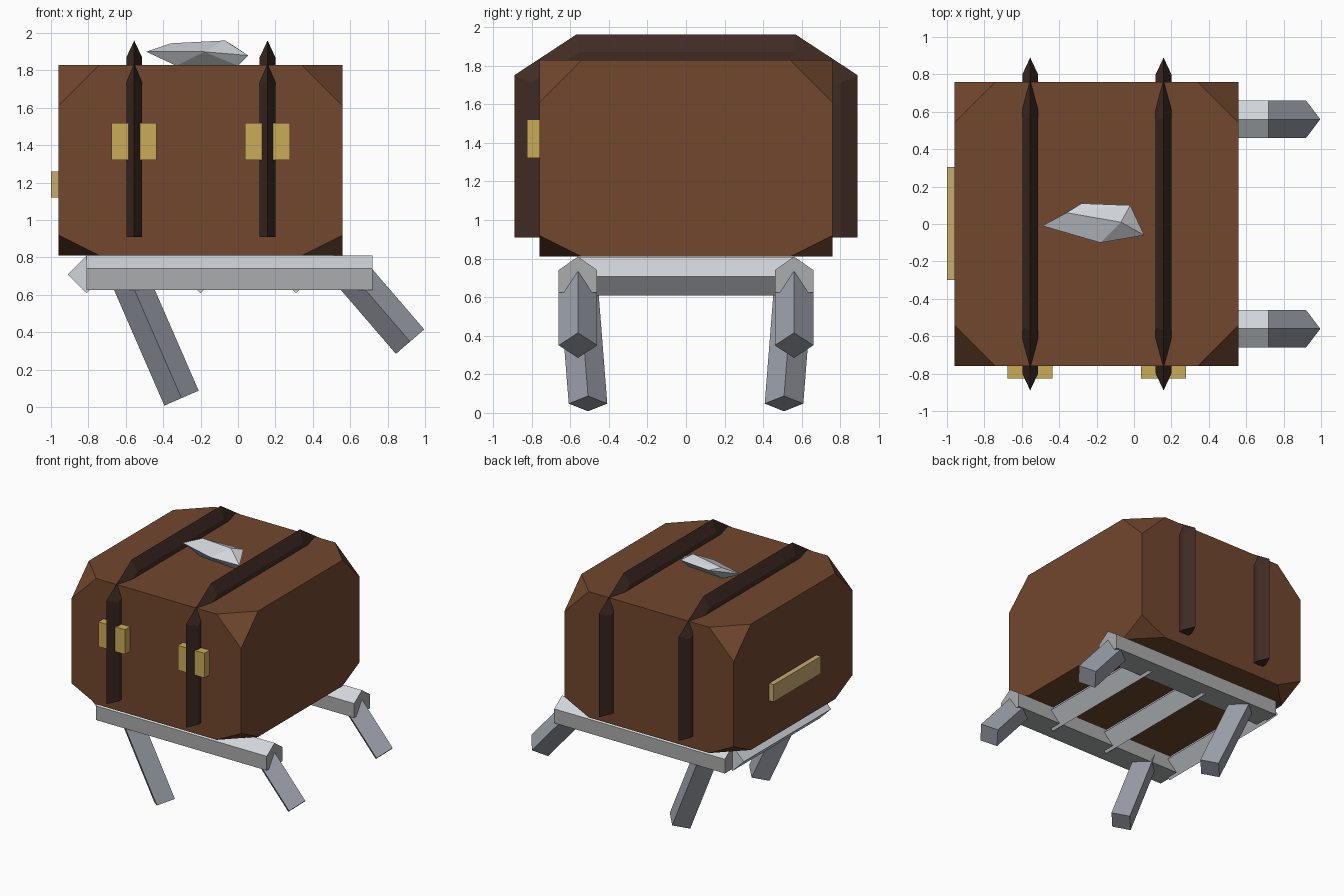
import bpy, bmesh, math
from mathutils import Vector

cube = bpy.data.objects.get("Cube")
if cube:
    bpy.data.objects.remove(cube, do_unlink=True)


def material(name, rgb):
    m = bpy.data.materials.new(name)
    m.use_nodes = True
    color = (*rgb, 1)
    m.diffuse_color = color
    m.node_tree.nodes["Principled BSDF"].inputs["Base Color"].default_value = color
    return m


BROWN = material("brown leather", (.165, .063, .027))
DARK = material("dark strap leather", (.051, .024, .017))
GOLD = material("brass", (.59, .41, .095))
TAN = material("pale brass", (.58, .41, .16))
LIGHT = material("pale silver", (.64, .67, .71))
GREY = material("grey metal", (.41, .415, .42))
STEEL = material("blue grey steel", (.33, .35, .40))


def finish(name, bm, *mats):
    bmesh.ops.recalc_face_normals(bm, faces=bm.faces)
    bm.normal_update()
    me = bpy.data.meshes.new(name)
    bm.to_mesh(me)
    bm.free()
    for m in mats:
        me.materials.append(m)
    ob = bpy.data.objects.new(name, me)
    bpy.context.collection.objects.link(ob)
    return ob


def hull(name, points, mat):
    bm = bmesh.new()
    for p in points:
        bm.verts.new(p)
    bmesh.ops.convex_hull(bm, input=bm.verts)
    bmesh.ops.dissolve_limit(bm, angle_limit=.01, verts=bm.verts, edges=bm.edges)
    return finish(name, bm, mat)


def loft(name, rings, *mats):
    """Skin a list of equal rings and cap both ends."""
    bm = bmesh.new()
    rows = [[bm.verts.new(p) for p in ring] for ring in rings]
    n = len(rows[0])
    for a, b in zip(rows, rows[1:]):
        for i in range(n):
            j = (i + 1) % n
            bm.faces.new((a[i], a[j], b[j], b[i]))
    bm.faces.new(rows[0])
    bm.faces.new(rows[-1])
    return finish(name, bm, *mats)


def box(name, lo, hi, mat):
    bm = bmesh.new()
    bmesh.ops.create_cube(bm, size=1)
    for v in bm.verts:
        v.co = [(a + b) / 2 + c * (b - a) for a, b, c in zip(lo, hi, v.co)]
    return finish(name, bm, mat)


def diamond_bar(name, start, end, side, mat, radius=.1):
    """Square bar standing on its edge, one corner pointing along side."""
    start, end, side = Vector(start), Vector(end), Vector(side)
    other = (end - start).cross(side).normalized()
    corners = [side * radius, other * radius, -side * radius, -other * radius]
    return loft(name, [[p + c for c in corners] for p in (start, end)], mat)


# Trunk body with its eight corners cut off
cx, half, low, high, cut = -.2, .76, .81, 1.83, .22
points = []
for sx in (-1, 1):
    for sy in (-1, 1):
        for z, dz in ((low, .11), (high, -cut)):
            points += [(cx + sx * (half - cut), sy * half, z),
                       (cx + sx * half, sy * (half - cut), z),
                       (cx + sx * half, sy * half, z + dz)]
hull("trunk_body", points, BROWN)

# Ridged straps over the trunk, each with a front latch
ridge = [(.89, .91), (.89, 1.75), (.57, 1.96)]
shoulder = [(.80, .91), (.80, 1.71), (.55, 1.87)]
base = [(.74, .91), (.74, 1.68), (.53, 1.81)]
for label, x in (("right", -.555), ("left", .158)):
    w = .042
    rings = []
    for r, s, b in zip(ridge, shoulder, base):
        rings.append([(x, *r), (x + w, *s), (x + w, *b), (x - w, *b), (x - w, *s)])
    back = [[(px, -py, pz) for px, py, pz in ring] for ring in reversed(rings)]
    loft(label + "_strap", rings + back, DARK)
    box(label + "_latch", (x - .12, -.825, 1.32), (x + .12, -.75, 1.52), GOLD)

# Carrying plate on the side
box("side_handle", (-1, -.3, 1.12), (-.95, .305, 1.26), TAN)

# Faceted stone on the lid
hull("lid_stone", [(-.49, -.01, 1.9), (-.36, .06, 1.945), (-.28, .11, 1.92),
                   (-.02, .10, 1.93), (-.07, .01, 1.96), (.055, -.06, 1.88),
                   (-.18, -.10, 1.9), (0, -.03, 1.825), (-.33, 0, 1.825)], LIGHT)

# Frame rails with a pale sloping top, and the splayed legs
for label, s in (("front", -1), ("back", 1)):
    y = s * .56
    profile = [(y, .81), (y + .1, .74), (y + .1, .625), (y - .1, .625), (y - .1, .74)]
    rail = loft(label + "_rail", [[(x, *p) for p in profile] for x in (-.81, .72)],
                GREY, LIGHT)
    for f in rail.data.polygons:
        f.material_index = int(f.normal.z > .3)
    diamond_bar(label + "_left_leg", (.61, y, .71), (.92, y, .35), (0, 1, 0), STEEL)
    diamond_bar(label + "_right_leg", (-.59, y, .71), (-.302, s * .508, .048),
                (0, 1, 0), STEEL)

# Cross bars between the rails
for i, x in enumerate((-.81, -.2, .31)):
    diamond_bar(f"cross_bar_{i + 1}", (x, -.56, .708), (x, .56, .708), (1, 0, 0), LIGHT)
